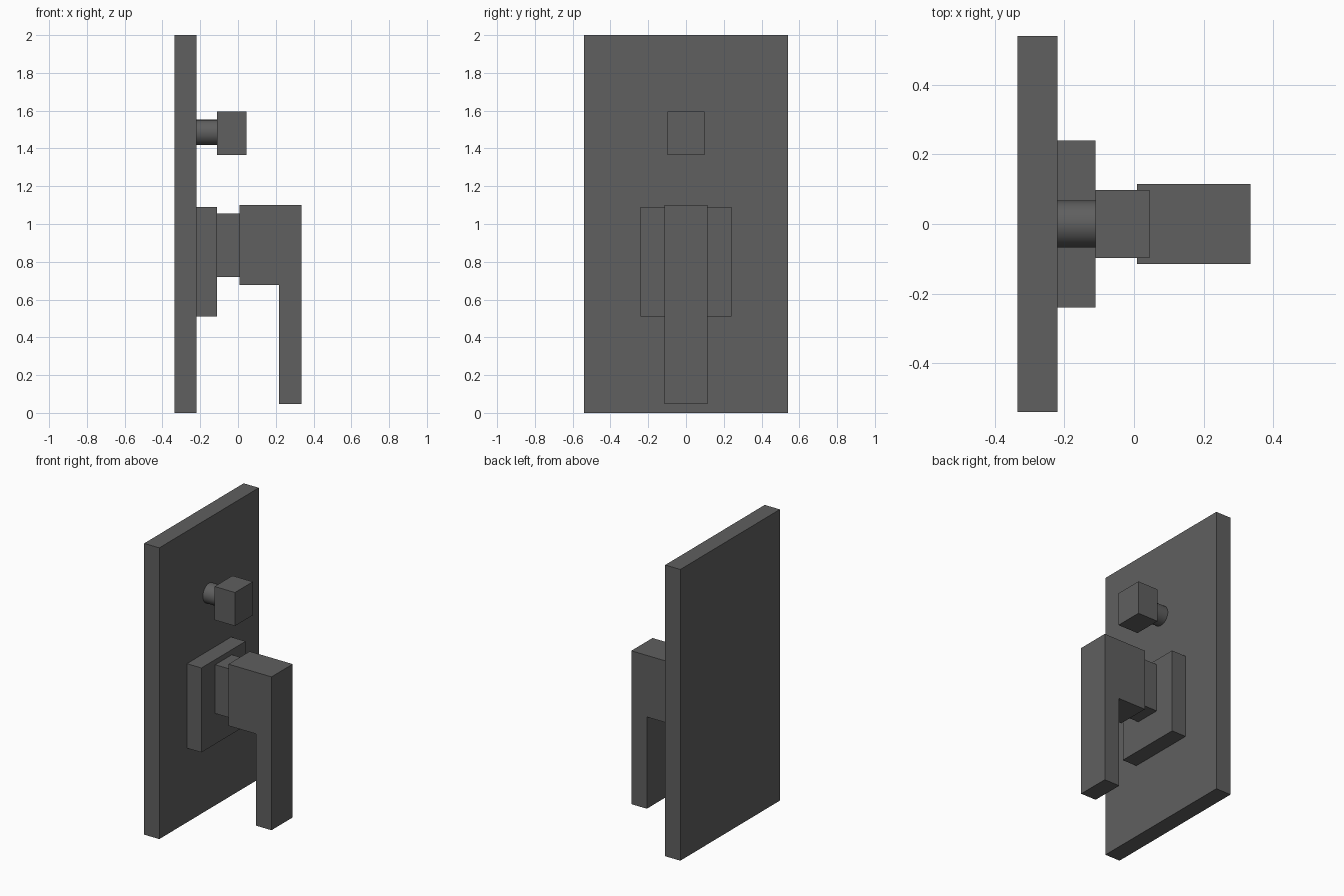
import bpy
import bmesh
import math
from mathutils import Matrix, Vector

cube = bpy.data.objects.get("Cube")
if cube:
    bpy.data.objects.remove(cube, do_unlink=True)

# Single dark metal finish
metal = bpy.data.materials.new("dark grey metal")
metal.use_nodes = True
GREY = (0.115, 0.115, 0.115, 1.0)
metal.diffuse_color = GREY
metal.node_tree.nodes["Principled BSDF"].inputs["Base Color"].default_value = GREY


def add_object(name, bm):
    bmesh.ops.recalc_face_normals(bm, faces=bm.faces)
    mesh = bpy.data.meshes.new(name)
    bm.to_mesh(mesh)
    bm.free()
    mesh.materials.append(metal)
    obj = bpy.data.objects.new(name, mesh)
    bpy.context.collection.objects.link(obj)
    return obj


def extrude_profile(name, profile, half_width):
    """Extrude an x-z outline symmetrically along y."""
    bm = bmesh.new()
    face = bm.faces.new([bm.verts.new((x, -half_width, z)) for x, z in profile])
    result = bmesh.ops.extrude_face_region(bm, geom=[face])
    verts = [v for v in result["geom"] if isinstance(v, bmesh.types.BMVert)]
    bmesh.ops.translate(bm, verts=verts, vec=Vector((0, 2 * half_width, 0)))
    return add_object(name, bm)


def block(name, x0, x1, z0, z1, half_width):
    return extrude_profile(name, [(x0, z0), (x1, z0), (x1, z1), (x0, z1)], half_width)


# Wall plate, raised mount and neck
block("wall_plate", -0.335, -0.22, 0.0, 2.0, 0.54)
block("lever_mount", -0.22, -0.11, 0.51, 1.09, 0.24)
block("lever_neck", -0.11, 0.008, 0.72, 1.055, 0.09)

# L-shaped lever
extrude_profile("lever_handle", [(0.008, 0.677), (0.217, 0.677), (0.217, 0.047),
                                 (0.335, 0.047), (0.335, 1.1), (0.008, 1.1)], 0.115)

# Diverter knob on a round stem
block("diverter_knob", -0.11, 0.045, 1.365, 1.595, 0.097)
bm = bmesh.new()
bmesh.ops.create_cone(
    bm, cap_ends=True, segments=48, radius1=0.067, radius2=0.067, depth=0.11,
    matrix=Matrix.Translation((-0.165, 0, 1.485)) @ Matrix.Rotation(math.pi / 2, 4, "Y"))
stem = add_object("diverter_stem", bm)
bpy.ops.object.select_all(action="DESELECT")
stem.select_set(True)
bpy.context.view_layer.objects.active = stem
bpy.ops.object.shade_smooth_by_angle(angle=math.radians(30))
